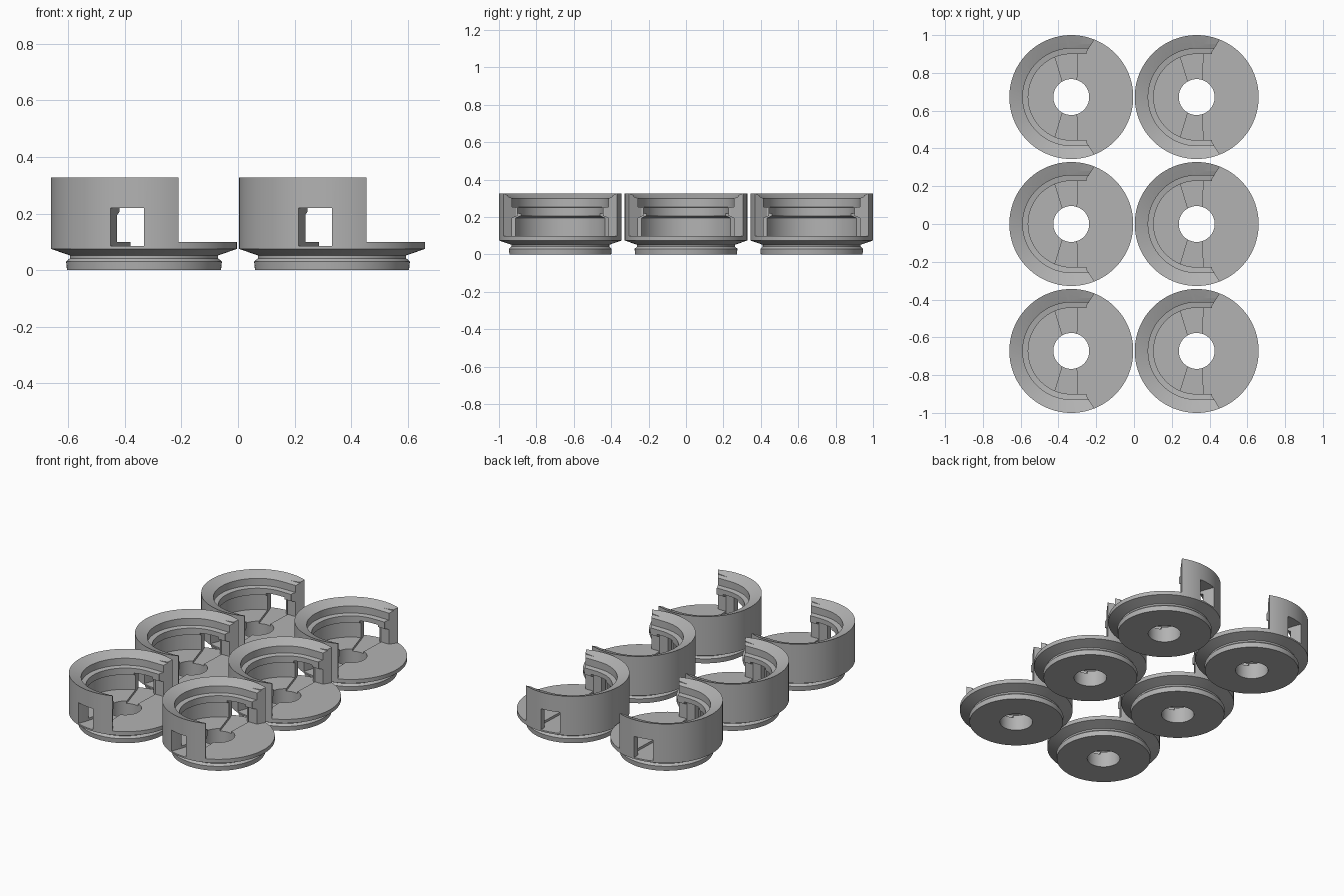
import bpy, bmesh, math

cube = bpy.data.objects.get("Cube")
if cube:
    bpy.data.objects.remove(cube)

SEGMENTS = 96
RADIUS = 0.328
FLOOR = 0.10

grey = bpy.data.materials.new("plain grey")
grey.use_nodes = True
grey.diffuse_color = (0.45, 0.45, 0.45, 1)
grey.node_tree.nodes["Principled BSDF"].inputs["Base Color"].default_value = grey.diffuse_color


def loft(name, rings, closed=False):
    """Solid through matching rings of points; closed joins last ring to first."""
    bm = bmesh.new()
    loops = [[bm.verts.new(p) for p in ring] for ring in rings]
    pairs = list(zip(loops, loops[1:]))
    if closed:
        pairs.append((loops[-1], loops[0]))
    else:
        bm.faces.new(loops[0])
        bm.faces.new(loops[-1])
    for low, high in pairs:
        for i in range(len(low)):
            j = (i + 1) % len(low)
            bm.faces.new((low[i], low[j], high[j], high[i]))
    bmesh.ops.recalc_face_normals(bm, faces=bm.faces)
    mesh = bpy.data.meshes.new(name)
    bm.to_mesh(mesh)
    bm.free()
    mesh.materials.append(grey)
    obj = bpy.data.objects.new(name, mesh)
    bpy.context.scene.collection.objects.link(obj)
    return obj


def circle(r, z):
    angles = [2 * math.pi * i / SEGMENTS for i in range(SEGMENTS)]
    return [(r * math.cos(a), r * math.sin(a), z) for a in angles]


def slot(r, z):
    """Half circle at the closed end, straight sides running out to +x."""
    n = SEGMENTS // 2
    angles = [math.pi / 2 + math.pi * i / n for i in range(n + 1)]
    arc = [(r * math.cos(a), r * math.sin(a), z) for a in angles]
    return arc + [(0.5, -r, z), (0.5, r, z)]


def prism(name, outline, bottom, top):
    return loft(name, [[(x, y, z) for x, y in outline] for z in (bottom, top)])


# Turned body: stepped foot, flange, tall wall with a slightly dished rim
profile = [(0.095, 0), (0.272, 0), (0.275, 0.03), (0.262, 0.042), (0.262, 0.052),
           (RADIUS, 0.075), (RADIUS, 0.327), (0.095, 0.24)]
holder = loft("holder", [circle(r, z) for r, z in profile], closed=True)

# Stepped slide-in cavity with a narrow neck
levels = [(FLOOR, 0.257), (0.195, 0.257), (0.207, 0.228), (0.25, 0.228),
          (0.255, 0.257), (0.30, 0.257), (0.31, 0.28), (0.4, 0.28)]
cutters = [loft("cavity_cutter", [slot(r, z) for z, r in levels])]

# Open side with flared wall ends
half = [(0.08, 0.238), (0.122, 0.303), (0.122, 0.4), (0.5, 0.4)]
outline = half + [(x, -y) for x, y in reversed(half)]
cutters.append(prism("opening_cutter", outline, FLOOR, 0.4))

# Windows through the wall, each continued as a shallow floor groove
window = [(-0.046, 0.08), (0.028, 0.08), (0.035, 0.257), (0.0, 0.29),
          (0.0, 0.4), (-0.156, 0.4), (-0.10, 0.257)]
for side in (1, -1):
    cutters.append(prism("window_cutter", [(x, side * y) for x, y in window], 0.085, 0.22))

for cutter in cutters:
    cutter.hide_render = True
    cut = holder.modifiers.new(cutter.name, "BOOLEAN")
    cut.operation = "DIFFERENCE"
    cut.solver = "EXACT"
    cut.object = cutter

# Bake the cuts into one shared mesh
graph = bpy.context.evaluated_depsgraph_get()
mesh = bpy.data.meshes.new_from_object(holder.evaluated_get(graph))
holder.modifiers.clear()
holder.data = mesh
for cutter in cutters:
    bpy.data.objects.remove(cutter)
bpy.ops.object.select_all(action="DESELECT")
holder.select_set(True)
bpy.context.view_layer.objects.active = holder
bpy.ops.object.shade_smooth_by_angle(angle=math.radians(20))

# Two columns of three holders
first = True
for x in (-0.332, 0.332):
    for y in (-0.672, 0, 0.672):
        obj = holder if first else holder.copy()
        if not first:
            bpy.context.scene.collection.objects.link(obj)
        obj.location = (x, y, 0)
        first = False
